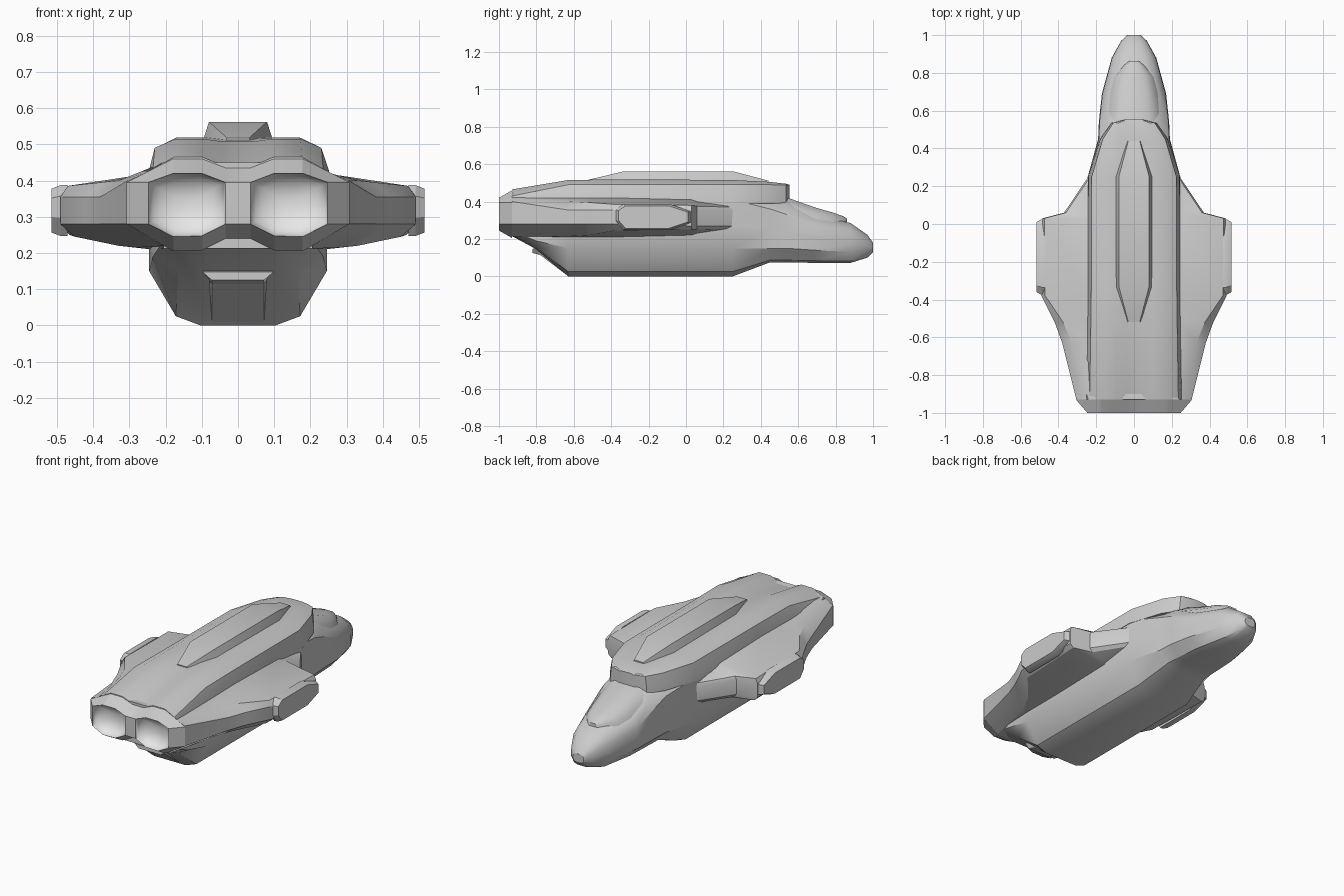
import bpy
import bmesh
from math import cos, sin, pi, radians

cube = bpy.data.objects.get("Cube")
if cube:
    bpy.data.objects.remove(cube, do_unlink=True)


def make_material(name, value):
    mat = bpy.data.materials.new(name)
    mat.use_nodes = True
    colour = (value, value, value, 1)
    mat.diffuse_color = colour
    mat.node_tree.nodes["Principled BSDF"].inputs["Base Color"].default_value = colour
    return mat


hull_grey = make_material("hull grey", 0.6)
engine_grey = make_material("engine light grey", 0.85)


def finish(name, bm, mat, angle=32, fix_normals=True):
    """Turn a bmesh into a named, shaded object."""
    bmesh.ops.remove_doubles(bm, verts=bm.verts, dist=0.0005)
    if fix_normals:
        bmesh.ops.recalc_face_normals(bm, faces=bm.faces)
    mesh = bpy.data.meshes.new(name)
    bm.to_mesh(mesh)
    bm.free()
    mesh.materials.append(mat)
    obj = bpy.data.objects.new(name, mesh)
    bpy.context.collection.objects.link(obj)
    bpy.ops.object.select_all(action='DESELECT')
    obj.select_set(True)
    bpy.context.view_layer.objects.active = obj
    bpy.ops.object.shade_smooth_by_angle(angle=radians(angle))
    return obj


def bridge(bm, first, second):
    count = len(first)
    for i in range(count):
        j = (i + 1) % count
        bm.faces.new((first[i], first[j], second[j], second[i]))


def loft(name, rows, profile, mat=hull_grey, angle=32, cap_rear=True):
    """Skin mirrored half profiles, bottom centre to top centre, along y."""
    bm = bmesh.new()
    rings = []
    for y, *values in rows:
        half = profile(*values)
        ring = half + [(-x, z) for x, z in reversed(half[1:-1])]
        rings.append([bm.verts.new((x, y, z)) for x, z in ring])
    for first, second in zip(rings, rings[1:]):
        bridge(bm, first, second)
    if cap_rear:
        bm.faces.new(rings[0])
    bm.faces.new(rings[-1])
    return finish(name, bm, mat, angle)


# Main fuselage with chamfered keel and tapering nose
def hull_profile(w, bottom, low, high, top):
    return [(0, bottom), (w * .42, bottom), (w * .7, bottom + (low - bottom) * .17),
            (w, low), (w, (low + high) / 2), (w * .98, high),
            (w * .8, high + (top - high) * .6), (w * .45, top), (0, top)]


loft("fuselage", [
    (-.93, .2, .215, .24, .38, .43),
    (-.8, .235, .145, .19, .4, .45),
    (-.63, .245, 0, .15, .41, .47),
    (.25, .245, 0, .15, .41, .47),
    (.45, .19, .075, .15, .36, .42),
    (.54, .186, .075, .15, .33, .415),
    (.69, .17, .072, .14, .26, .33),
    (.88, .118, .072, .13, .22, .285),
    (.97, .068, .1, .14, .19, .222),
    (1, .035, .13, .145, .165, .18),
], hull_profile)


# Broad swept wings joined through the body
def wing_profile(x, inset, root_low, low, side_low, side_high, high, root_high):
    root = min(.24, x - inset)
    return [(0, root_low), (root, root_low), (x - inset, low), (x, side_low),
            (x, side_high), (x - inset / 2, high), (root, root_high), (0, root_high)]


loft("wings", [
    (-.93, .305, .1, .212, .22, .28, .4, .42, .45),
    (-.63, .38, .1, .21, .215, .28, .355, .4, .42),
    (-.52, .42, .09, .21, .22, .28, .355, .395, .42),
    (-.38, .49, .04, .21, .245, .28, .355, .385, .42),
    (.03, .485, .02, .22, .25, .27, .355, .38, .41),
    (.06, .37, .02, .23, .25, .27, .355, .375, .4),
    (.25, .242, .02, .25, .255, .27, .355, .37, .375),
], wing_profile, angle=28)

# Bevelled pods on the wing tips
for side, label in ((1, "left"), (-1, "right")):
    bm = bmesh.new()
    rings = []
    for x, shrink in ((.47, 1), (.49, 1), (.515, .86)):
        outline = [(-.2, -.02), (-.16, -.07), (.09, -.07), (.2, -.03),
                   (.2, .03), (.09, .07), (-.16, .07), (-.2, .04)]
        rings.append([bm.verts.new((side * x, y * (shrink + 1) / 2 - .175,
                                    z * shrink + .317)) for y, z in outline])
    for first, second in zip(rings, rings[1:]):
        bridge(bm, first, second)
    bm.faces.new(rings[0])
    bm.faces.new(rings[-1])
    finish(label + "_wing_tip_pod", bm, hull_grey, 25)


# Upper deck shell with a rounded prow and shallow rear channel
def shell_profile(w, edge, top, dip):
    return [(0, .39), (w * 1.09, .39), (w * 1.07, .425), (w, edge), (w * .75, top),
            (w * .42, top), (w * .17, top - dip), (0, top - dip)]


loft("upper_deck", [
    (-.93, .235, .43, .465, .025),
    (-.63, .23, .49, .515, .008),
    (-.33, .226, .49, .519, 0),
    (.25, .224, .49, .515, 0),
    (.45, .165, .49, .505, 0),
    (.535, .11, .488, .495, 0),
    (.553, .045, .486, .49, 0),
], shell_profile)

# Raised dorsal spine
loft("dorsal_spine", [
    (-.52, .04, .03, .5, .517),
    (-.33, .1, .08, .5, .562),
    (.25, .1, .08, .5, .562),
    (.44, .04, .03, .49, .512),
], lambda base, crest, low, high: [(0, low), (base, low), (crest, high), (0, high)], angle=25)

# Cockpit canopy
loft("cockpit_canopy", [
    (.48, .165, .33, .43),
    (.55, .16, .31, .418),
    (.7, .135, .27, .365),
    (.78, .112, .26, .343),
    (.84, .06, .265, .322),
    (.862, .03, .265, .308),
], lambda w, low, high: [(0, low - .04), (w, low), (w * .86, (low + high) / 2 + .01),
                         (w * .5, high), (0, high)], angle=40)

# Rear loading ramp
loft("loading_ramp", [
    (-.82, .072, .125, .147),
    (-.78, .072, .115, .16),
    (-.63, .072, .001, .05),
], lambda w, low, high: [(0, low), (w, low), (w + .025, high), (0, high)], angle=20)

# Engine housing, open at the rear
nozzle = [(.035, .28), (.1, .247), (.178, .245), (.247, .28),
          (.247, .395), (.178, .42), (.1, .42), (.035, .395)]


def housing_profile(outer, rise):
    half = [(outer if x > .2 else x, z if x > .2 else z + (rise if z > .35 else -rise))
            for x, z in nozzle]
    return [(0, half[0][1])] + half + [(0, half[-1][1])]


loft("engine_housing", [(-1, .247, 0), (-.93, .307, .04)], housing_profile,
     angle=20, cap_rear=False)

# Post between the two nozzles
bm = bmesh.new()
post = [bm.verts.new((x, -1, z)) for x, z in
        ((-.035, .28), (.035, .28), (.035, .395), (-.035, .395))]
bm.faces.new(post)
finish("engine_post", bm, hull_grey, fix_normals=False)

# Concave engine bowls
for side, label in ((1, "left"), (-1, "right")):
    bm = bmesh.new()
    rings = []
    for step in range(6):
        angle = step / 6 * pi / 2
        rings.append([bm.verts.new((side * (.141 + (x - .141) * cos(angle)),
                                    -1 + .064 * sin(angle),
                                    .333 + (z - .333) * cos(angle))) for x, z in nozzle])
    for first, second in zip(rings, rings[1:]):
        bridge(bm, first, second)
    bm.faces.new(rings[-1])
    bm.normal_update()
    # Face the open side rearward
    if bm.faces[:][-1].normal.y > 0:
        bmesh.ops.reverse_faces(bm, faces=bm.faces)
    finish(label + "_engine_bowl", bm, engine_grey, 60, fix_normals=False)
